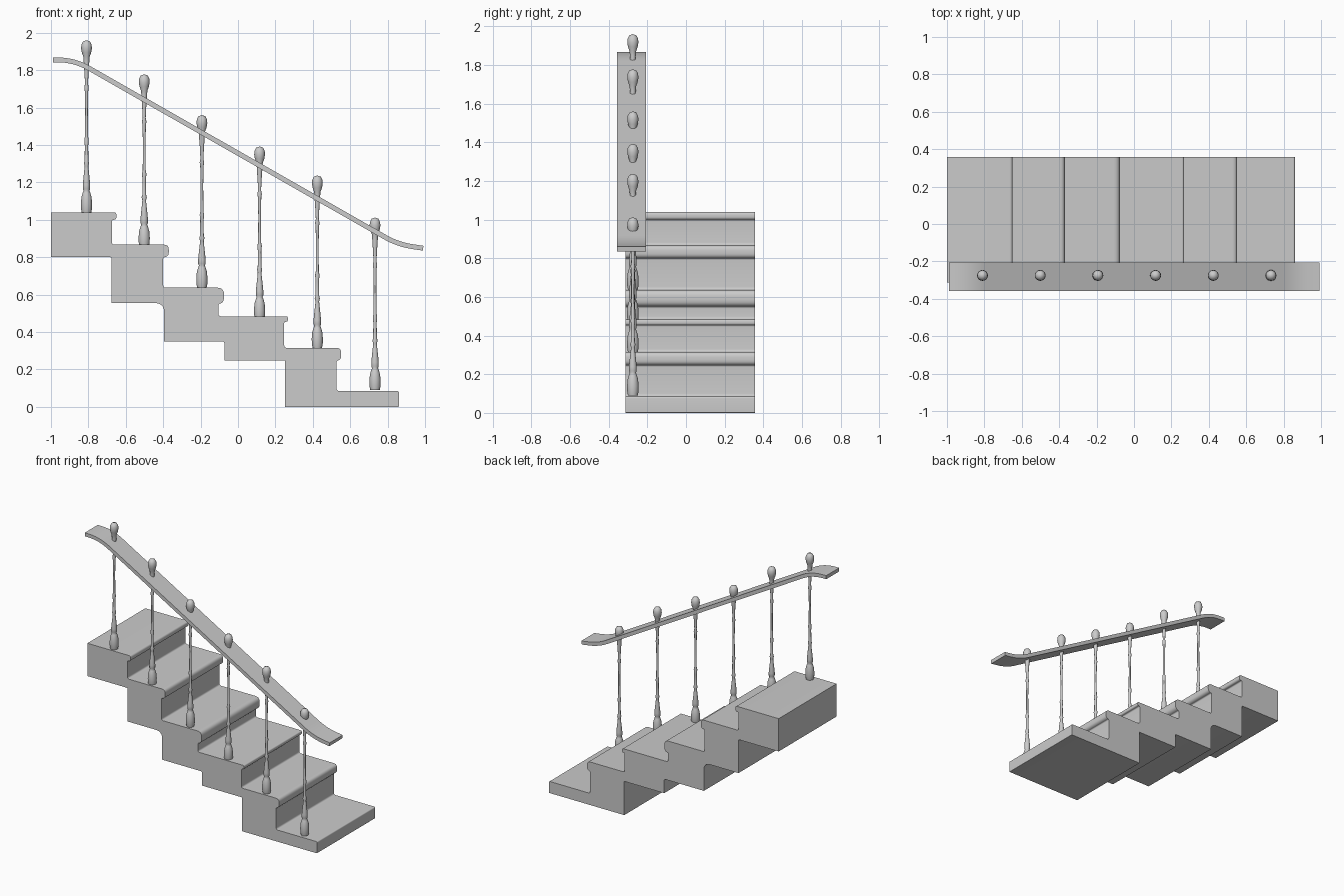
import bpy, bmesh
from mathutils import Vector
from math import sin, cos, pi, radians

if "Cube" in bpy.data.objects:
    bpy.data.objects.remove(bpy.data.objects["Cube"])


def finish(bm, name, angle):
    bmesh.ops.recalc_face_normals(bm, faces=bm.faces)
    me = bpy.data.meshes.new(name)
    bm.to_mesh(me)
    bm.free()
    ob = bpy.data.objects.new(name, me)
    bpy.context.collection.objects.link(ob)
    bpy.ops.object.select_all(action='DESELECT')
    ob.select_set(True)
    bpy.context.view_layer.objects.active = ob
    bpy.ops.object.shade_smooth_by_angle(angle=radians(angle))
    return ob


def fillet(points, n=5):
    """Round each (x, z, radius) corner with a small quadratic curve."""
    out = []
    for i, (x, z, r) in enumerate(points):
        p = Vector((x, z))
        if r == 0:
            out.append(p)
            continue
        a = Vector(points[i - 1][:2]) - p
        b = Vector(points[(i + 1) % len(points)][:2]) - p
        a, b = p + a.normalized() * r, p + b.normalized() * r
        for k in range(n + 1):
            t = k / n
            out.append(a * (1 - t) ** 2 + p * 2 * t * (1 - t) + b * t * t)
    return out


def extrude_profile(name, pts, y0, y1, angle=35):
    bm = bmesh.new()
    face = bm.faces.new([bm.verts.new((p[0], y0, p[1])) for p in pts])
    ext = bmesh.ops.extrude_face_region(bm, geom=[face])
    for v in ext['geom']:
        if isinstance(v, bmesh.types.BMVert):
            v.co.y = y1
    return finish(bm, name, angle)


# Steps: nosing x, riser x, tread z, nosing underside z
steps = [(-0.65, -0.675, 1.04, 1.00), (-0.37, -0.40, 0.867, 0.80),
         (-0.075, -0.105, 0.637, 0.55), (0.267, 0.247, 0.484, 0.455),
         (0.552, 0.527, 0.315, 0.247)]
outline = [(-1, 1.04, 0)]
for i, (nose, riser, top, under) in enumerate(steps):
    r = (top - under) * 0.4
    below = steps[i + 1][2] if i < 4 else 0.085
    outline += [(nose, top, r), (nose, under, r), (riser, under, 0.01),
                (riser, below, 0.015)]
outline += [(0.86, 0.085, 0.01), (0.86, 0, 0.005), (0.25, 0, 0)]
# Stepped underside
outline += [(0.25, 0.247, 0), (-0.073, 0.247, 0), (-0.073, 0.35, 0.012),
            (-0.395, 0.35, 0), (-0.395, 0.555, 0.05), (-0.675, 0.555, 0),
            (-0.675, 0.80, 0.01), (-1, 0.80, 0)]
extrude_profile("staircase", fillet(outline), -0.313, 0.357)

# Handrail: flat board with levelled ends
h = 0.013
path = [(-0.99, 1.855, 0), (-0.875, 1.855, 0.09),
        (0.855, 0.868, 0.08), (0.99, 0.848, 0)]
centre = fillet(path, 8)
upper, lower = [], []
for i, p in enumerate(centre):
    d = (centre[min(i + 1, len(centre) - 1)] - centre[max(i - 1, 0)]).normalized()
    n = Vector((-d.y, d.x)) * h
    upper.append(p + n)
    lower.append(p - n)
extrude_profile("handrail", upper + lower[::-1], -0.357, -0.207)

# Turned balusters: radius, height above the tread
turned = [(0, 0), (0.025, 0), (0.029, 0.02), (0.030, 0.05), (0.027, 0.085),
          (0.020, 0.108), (0.016, 0.118), (0.020, 0.128), (0.020, 0.15),
          (0.016, 0.19), (0.011, 0.235), (0.010, 0.25), (0.014, 0.265),
          (0.010, 0.28), (0.009, 0.36), (0.012, 0.39), (0.008, 0.41),
          (0.007, 0.55), (0.009, 0.65), (0.012, 0.67), (0.008, 0.69),
          (0.011, 0.75), (0.014, 0.79), (0.015, 0.81), (0.017, 0.835),
          (0.025, 0.857), (0.029, 0.88), (0.027, 0.90), (0.018, 0.917),
          (0, 0.923)]
tops = [1.96, 1.778, 1.56, 1.392, 1.237, 1.012]
SIDES = 20
for i, top in enumerate(tops):
    x = -0.81 + i * 0.3085
    bm = bmesh.new()
    rings = []
    for r, z in turned:
        z += top - 0.923
        count = SIDES if r else 1
        rings.append([bm.verts.new((x + r * cos(2 * pi * k / SIDES),
                                    -0.275 + r * sin(2 * pi * k / SIDES), z))
                      for k in range(count)])
    for a, b in zip(rings, rings[1:]):
        for k in range(SIDES):
            j = (k + 1) % SIDES
            quad = [a[k % len(a)], a[j % len(a)], b[j % len(b)], b[k % len(b)]]
            bm.faces.new(list(dict.fromkeys(quad)))
    finish(bm, f"baluster_{i + 1}", 50)
